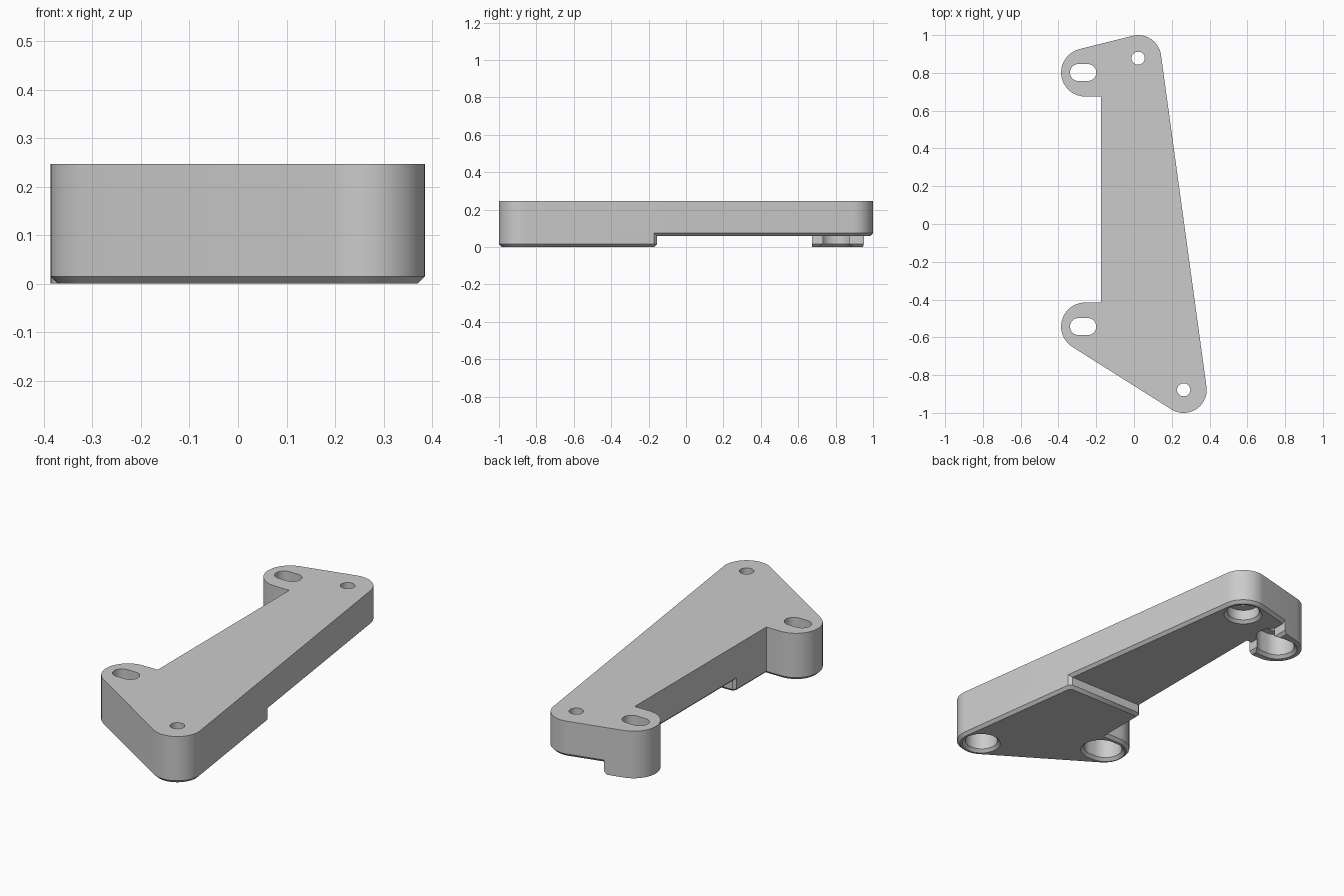
import bpy
import bmesh
from math import atan2, acos, cos, sin, pi, hypot, radians

cube = bpy.data.objects.get("Cube")
if cube:
    bpy.data.objects.remove(cube, do_unlink=True)

# Main dimensions
TOP, STEP, FLOOR, C = 0.247, 0.06, 0.13, 0.015
NECK, PAD_END, BOSS_END = -0.175, -0.155, -0.19
FRONT_HOLE, BACK_HOLE = (0.263, -0.878, 0.122), (0.022, 0.878, 0.122)
FRONT_EAR, BACK_EAR = (-0.259, -0.543, 0.127), (-0.259, 0.802, 0.127)

grey = bpy.data.materials.new("grey plastic")
grey.use_nodes = True
colour = (0.6, 0.6, 0.6, 1)
grey.diffuse_color = colour
grey.node_tree.nodes["Principled BSDF"].inputs["Base Color"].default_value = colour


def tangent(a, b):
    """Angle of the outward normal of the tangent from corner a to corner b."""
    dx, dy = b[0] - a[0], b[1] - a[1]
    return atan2(dy, dx) - acos((a[2] - b[2]) / hypot(dx, dy))


RIGHT = tangent(FRONT_HOLE, BACK_HOLE)
BACK = tangent(BACK_HOLE, BACK_EAR)
FRONT = tangent(FRONT_EAR, FRONT_HOLE)


def arc(x, y, r, start, end, steps=20):
    """Counter-clockwise arc of less than a full turn."""
    sweep = (end - start) % (2 * pi)
    angles = [start + sweep * k / steps for k in range(steps + 1)]
    return [(x + r * cos(a), y + r * sin(a)) for a in angles]


def corner(c, inset, start, end):
    return arc(c[0], c[1], c[2] - inset, start, end)


def at_y(p, q, y):
    return p[0] + (q[0] - p[0]) * (y - p[1]) / (q[1] - p[1])


def at_x(p, q, x):
    return p[1] + (q[1] - p[1]) * (x - p[0]) / (q[0] - p[0])


def arcs(i):
    return (corner(FRONT_HOLE, i, FRONT, RIGHT), corner(BACK_HOLE, i, RIGHT, BACK),
            corner(BACK_EAR, i, BACK, 1.5 * pi), corner(FRONT_EAR, i, pi / 2, FRONT))


def plate_outline(i):
    front_hole, back_hole, back_ear, front_ear = arcs(i)
    neck = [(NECK + i, back_ear[-1][1]), (NECK + i, front_ear[0][1])]
    return front_hole + back_hole + back_ear + neck + front_ear


def pad_outline(i):
    front_hole, back_hole, _, front_ear = arcs(i)
    p, q, y, x = front_hole[-1], back_hole[0], PAD_END - i, NECK + i
    end = [(at_y(p, q, y - C), y - C), (at_y(p, q, y) - C, y),
           (x + C, y), (x, y - C), (x, front_ear[0][1])]
    return front_hole + end + front_ear


def boss_outline(i):
    """Only the inner wall of the boss moves with the inset."""
    _, back_hole, ear, _ = arcs(0)
    x = BOSS_END - i
    return ear + [(x, ear[-1][1]), (x, at_x(back_hole[-1], ear[0], x))]


def slot(x0, x1, y, r):
    return arc(x1, y, r, -pi / 2, pi / 2) + arc(x0, y, r, pi / 2, 1.5 * pi)


def loft(name, rings):
    """Closed solid through outlines given as (height, points)."""
    bm = bmesh.new()
    loops = [[bm.verts.new((x, y, z)) for x, y in pts] for z, pts in rings]
    for a, b in zip(loops, loops[1:]):
        for k in range(len(a)):
            n = (k + 1) % len(a)
            bm.faces.new((a[k], a[n], b[n], b[k]))
    bm.faces.new(loops[0][::-1])
    bm.faces.new(loops[-1])
    mesh = bpy.data.meshes.new(name)
    bm.to_mesh(mesh)
    bm.free()
    mesh.materials.append(grey)
    obj = bpy.data.objects.new(name, mesh)
    bpy.context.collection.objects.link(obj)
    return obj


def hole_cutter(name, bottom, bore, hole):
    """Chamfered counterbore from below that narrows to a through hole."""
    x0, x1, y, r = bore
    wide = slot(x0, x1, y, r + 2 * C)
    rings = [(bottom - C, wide), (bottom + C, slot(*bore)), (FLOOR, slot(*bore)),
             (FLOOR, slot(*hole)), (TOP + 0.1, slot(*hole))]
    return loft(name, rings)


# Chamfered plate, with the lower front pad and the boss under the back slot
plate = loft("plate", [(STEP, plate_outline(C)), (STEP + C, plate_outline(0)),
                       (TOP, plate_outline(0))])
pad = loft("front_pad", [(0, pad_outline(C)), (C, pad_outline(0)),
                         (STEP + C, pad_outline(0))])
boss = loft("back_slot_boss", [(0, boss_outline(C)), (C, boss_outline(0)),
                               (STEP + C, boss_outline(0))])

# Cutters for the two screw holes and the two slots
cutters = {}
for name, (x, y, _), bottom in (("front_hole", FRONT_HOLE, 0), ("back_hole", BACK_HOLE, STEP)):
    cutters[name] = hole_cutter(name, bottom, (x - 0.001, x + 0.001, y, 0.08),
                                (x - 0.001, x + 0.001, y, 0.034))
for name, (_, y, _) in (("front_slot", FRONT_EAR), ("back_slot", BACK_EAR)):
    cutters[name] = hole_cutter(name, 0, (-0.268, -0.235, y, 0.083),
                                (-0.294, -0.245, y, 0.045))

cuts = {plate: list(cutters), pad: ["front_hole", "front_slot"], boss: ["back_slot"]}
for obj, names in cuts.items():
    for name in names:
        mod = obj.modifiers.new(name, "BOOLEAN")
        mod.operation = "DIFFERENCE"
        mod.solver = "EXACT"
        mod.object = cutters[name]

# Apply the cuts and remove the cutters
graph = bpy.context.evaluated_depsgraph_get()
results = {obj: bpy.data.meshes.new_from_object(obj.evaluated_get(graph)) for obj in cuts}
for obj, mesh in results.items():
    obj.modifiers.clear()
    obj.data = mesh
for cutter in cutters.values():
    bpy.data.objects.remove(cutter, do_unlink=True)

# Smooth round walls, sharp edges
bpy.ops.object.select_all(action="DESELECT")
for obj in cuts:
    obj.select_set(True)
bpy.context.view_layer.objects.active = plate
bpy.ops.object.shade_smooth_by_angle(angle=radians(30))
